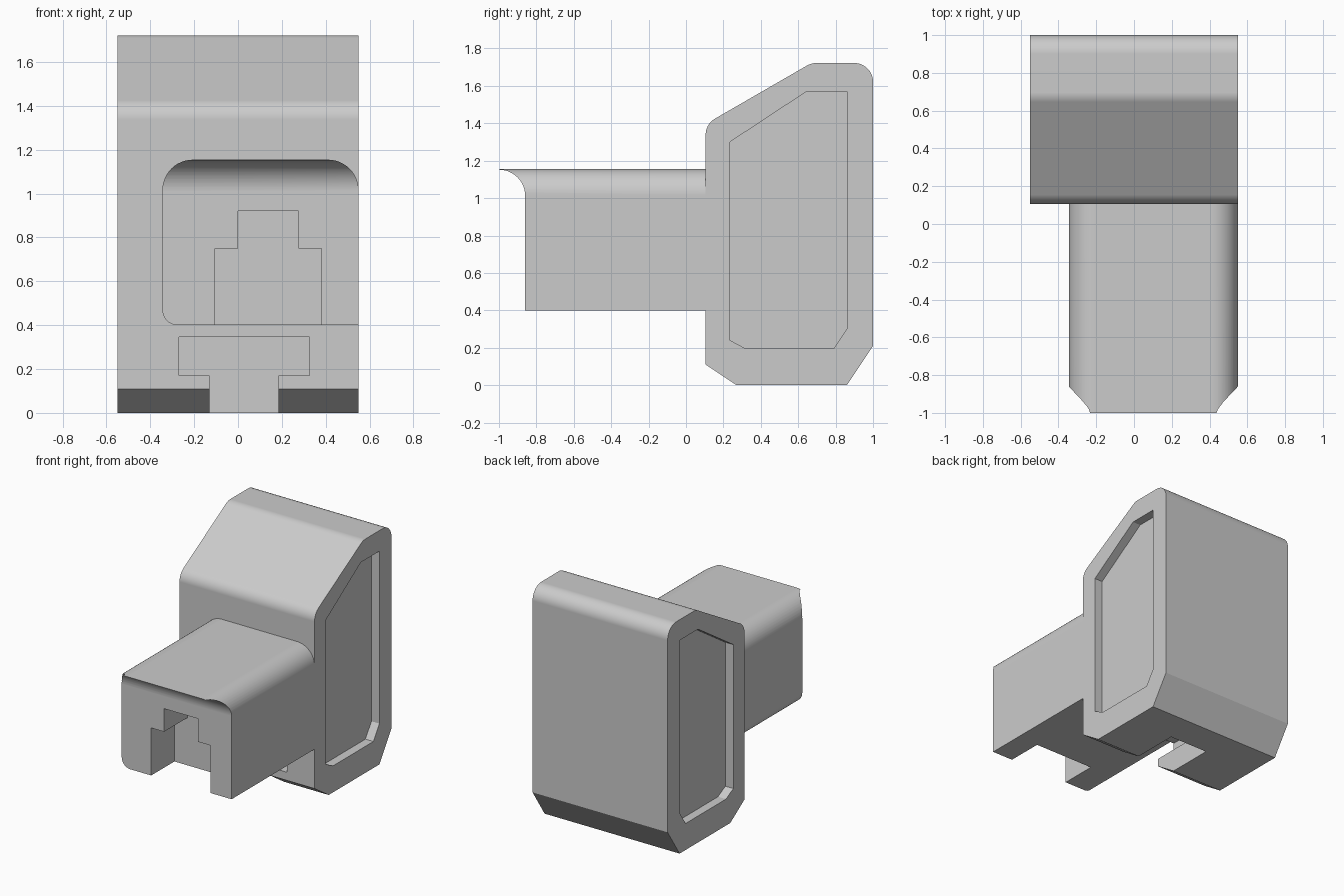
import bpy
import bmesh
import math
from mathutils import Vector

cube = bpy.data.objects.get("Cube")
if cube:
    bpy.data.objects.remove(cube, do_unlink=True)

GREY = (0.6, 0.6, 0.6, 1.0)
grey = bpy.data.materials.new("light_grey")
grey.use_nodes = True
grey.diffuse_color = GREY
for node in grey.node_tree.nodes:
    if node.type == 'BSDF_PRINCIPLED':
        node.inputs["Base Color"].default_value = GREY


def rounded(corners, steps=12):
    """Outline from (u, v) or (u, v, radius) corners."""
    pts = [Vector((c[0], c[1], 0)) for c in corners]
    out = []
    for i, corner in enumerate(corners):
        p = pts[i]
        if len(corner) < 3:
            out.append(p)
            continue
        r = corner[2]
        a = (pts[i - 1] - p).normalized()
        b = (pts[(i + 1) % len(pts)] - p).normalized()
        half = a.angle(b) / 2
        centre = p + (a + b).normalized() * (r / math.sin(half))
        reach = r / math.tan(half)
        start = (p + a * reach - centre).normalized()
        end = (p + b * reach - centre).normalized()
        out += [centre + start.slerp(end, k / steps) * r for k in range(steps + 1)]
    return out


def extrude(name, corners, axis, low, high):
    """Prism along x (outline in y, z) or along y (outline in x, z)."""
    bm = bmesh.new()
    rings = []
    for d in (low, high):
        rings.append([bm.verts.new((d, p.x, p.y) if axis == 'x' else (p.x, d, p.y))
                      for p in rounded(corners)])
    bm.faces.new(rings[0])
    bm.faces.new(rings[1])
    n = len(rings[0])
    for i in range(n):
        j = (i + 1) % n
        bm.faces.new((rings[0][i], rings[0][j], rings[1][j], rings[1][i]))
    bmesh.ops.recalc_face_normals(bm, faces=bm.faces)
    mesh = bpy.data.meshes.new(name)
    bm.to_mesh(mesh)
    bm.free()
    mesh.materials.append(grey)
    obj = bpy.data.objects.new(name, mesh)
    bpy.context.collection.objects.link(obj)
    return obj


def activate(obj):
    bpy.ops.object.select_all(action='DESELECT')
    obj.select_set(True)
    bpy.context.view_layer.objects.active = obj


def carve(obj, cutter):
    activate(obj)
    mod = obj.modifiers.new("cut", 'BOOLEAN')
    mod.operation = 'DIFFERENCE'
    mod.solver = 'EXACT'
    mod.object = cutter
    bpy.ops.object.modifier_apply(modifier=mod.name)
    bpy.data.objects.remove(cutter, do_unlink=True)


def finish(obj):
    activate(obj)
    bpy.ops.object.shade_smooth_by_angle(angle=math.radians(20))
    mod = obj.modifiers.new("even_shading", 'WEIGHTED_NORMAL')
    mod.keep_sharp = True


HALF = 0.55      # half width of the body
FRONT = 0.105    # front plane of the body

# Body: sloped housing with rounded upper edges and chamfered lower edges
body = extrude("body", [
    (FRONT, 0.11), (0.27, 0), (0.86, 0), (1.0, 0.21),
    (1.0, 1.722, 0.1), (0.67, 1.722, 0.1), (FRONT, 1.396, 0.1)],
    'x', -HALF, HALF)

# Recessed panels on both sides
panel = [(0.235, 0.24), (0.32, 0.195), (0.79, 0.195), (0.86, 0.3),
         (0.86, 1.57), (0.645, 1.57), (0.235, 1.3)]
for side in (-1, 1):
    ends = sorted((side * (HALF - 0.065), side * (HALF + 0.1)))
    carve(body, extrude("panel_cutter", panel, 'x', *ends))

# T-shaped slot in the underside
carve(body, extrude("slot_cutter", [
    (-0.13, -0.1), (0.185, -0.1), (0.185, 0.17), (0.325, 0.17),
    (0.325, 0.345), (-0.27, 0.345), (-0.27, 0.17), (-0.13, 0.17)],
    'y', 0, 0.62))
finish(body)

# Arm: offset block with rounded upper corners
arm = extrude("arm", [
    (-0.345, 0.4, 0.07), (HALF, 0.4),
    (HALF, 1.155, 0.14), (-0.345, 1.155, 0.14)],
    'y', -1.0, FRONT)

# Hollow curve under the front lip
carve(arm, extrude("lip_cutter", [
    (-1.1, 0.3), (-0.86, 0.3), (-0.86, 1.152, 0.14), (-1.1, 1.152)],
    'x', -0.5, 0.7))

# Stepped notch in the front of the arm
carve(arm, extrude("notch_cutter", [
    (-0.105, 0.3), (0.38, 0.3), (0.38, 0.75), (0.275, 0.75),
    (0.275, 0.92), (0, 0.92), (0, 0.75), (-0.105, 0.75)],
    'y', -1.1, -0.59))
finish(arm)
